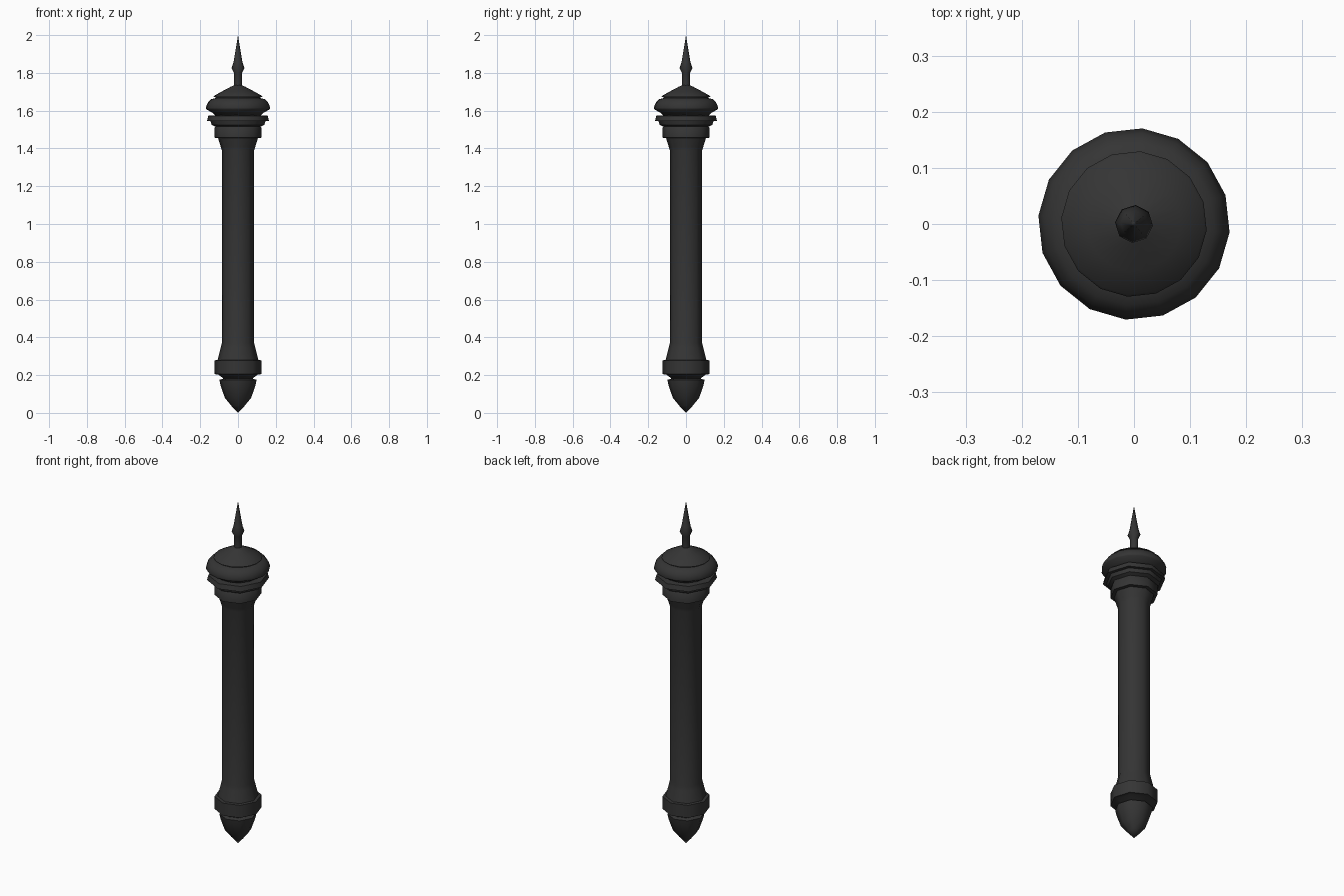
import bpy, bmesh, math

if "Cube" in bpy.data.objects:
    bpy.data.objects.remove(bpy.data.objects["Cube"])

mat = bpy.data.materials.new("dark_metal")
mat.diffuse_color = (0.035, 0.035, 0.035, 1)
mat.use_nodes = True
mat.node_tree.nodes["Principled BSDF"].inputs["Base Color"].default_value = mat.diffuse_color

def lathe(name, profile, sides, turn=-5):
    """Revolve (radius, height) points around z; radius 0 becomes a pole."""
    bm = bmesh.new()
    rings = []
    for r, z in profile:
        if r == 0:
            rings.append([bm.verts.new((0, 0, z))] * sides)
        else:
            angles = [math.radians(turn) + math.tau * i / sides for i in range(sides)]
            rings.append([bm.verts.new((r * math.cos(a), r * math.sin(a), z)) for a in angles])
    for low, high in zip(rings, rings[1:]):
        for i in range(sides):
            j = (i + 1) % sides
            corners = list(dict.fromkeys((low[i], low[j], high[j], high[i])))
            bm.faces.new(corners)
    for ring, r in ((rings[0], profile[0][0]), (rings[-1], profile[-1][0])):
        if r:
            bm.faces.new(ring)
    bmesh.ops.recalc_face_normals(bm, faces=bm.faces)
    mesh = bpy.data.meshes.new(name)
    bm.to_mesh(mesh)
    bm.free()
    mesh.materials.append(mat)
    obj = bpy.data.objects.new(name, mesh)
    bpy.context.collection.objects.link(obj)
    bpy.ops.object.select_all(action='DESELECT')
    obj.select_set(True)
    bpy.context.view_layer.objects.active = obj
    bpy.ops.object.shade_smooth_by_angle(angle=math.radians(46))
    return obj

# Pointed bulb and neck at the foot
lathe("foot_bulb", [(0, 0), (0.035, 0.037), (0.07, 0.08), (0.093, 0.145),
                    (0.099, 0.175), (0.075, 0.182), (0.075, 0.205)], 8)

# Lower collar
lathe("lower_collar", [(0.075, 0.18), (0.105, 0.203), (0.125, 0.205),
                       (0.125, 0.278), (0.108, 0.28)], 8)

# Long shaft, flared at both ends
lathe("shaft", [(0.108, 0.28), (0.092, 0.345), (0.086, 0.37),
                (0.086, 1.39), (0.092, 1.41), (0.106, 1.455)], 8)

# Upper collar with two stepped ledges
lathe("upper_collar", [(0.106, 1.455), (0.125, 1.457), (0.125, 1.51),
                       (0.12, 1.515), (0.14, 1.525), (0.146, 1.545),
                       (0.165, 1.545), (0.158, 1.573), (0.12, 1.576),
                       (0.12, 1.59)], 8)

# Rounded cap
lathe("cap", [(0.12, 1.575), (0.135, 1.588), (0.168, 1.607), (0.171, 1.615),
              (0.162, 1.64), (0.145, 1.66), (0.12, 1.666), (0.12, 1.675)], 16)

# Shallow conical roof
lathe("roof", [(0.12, 1.672), (0.13, 1.673), (0.126, 1.679), (0.085, 1.702),
               (0.036, 1.728), (0.02, 1.735)], 16)

# Slim spire with a small knot
lathe("spire", [(0.022, 1.728), (0.022, 1.80), (0.034, 1.825), (0.024, 1.855),
                (0.004, 1.975), (0, 2.0)], 8)
